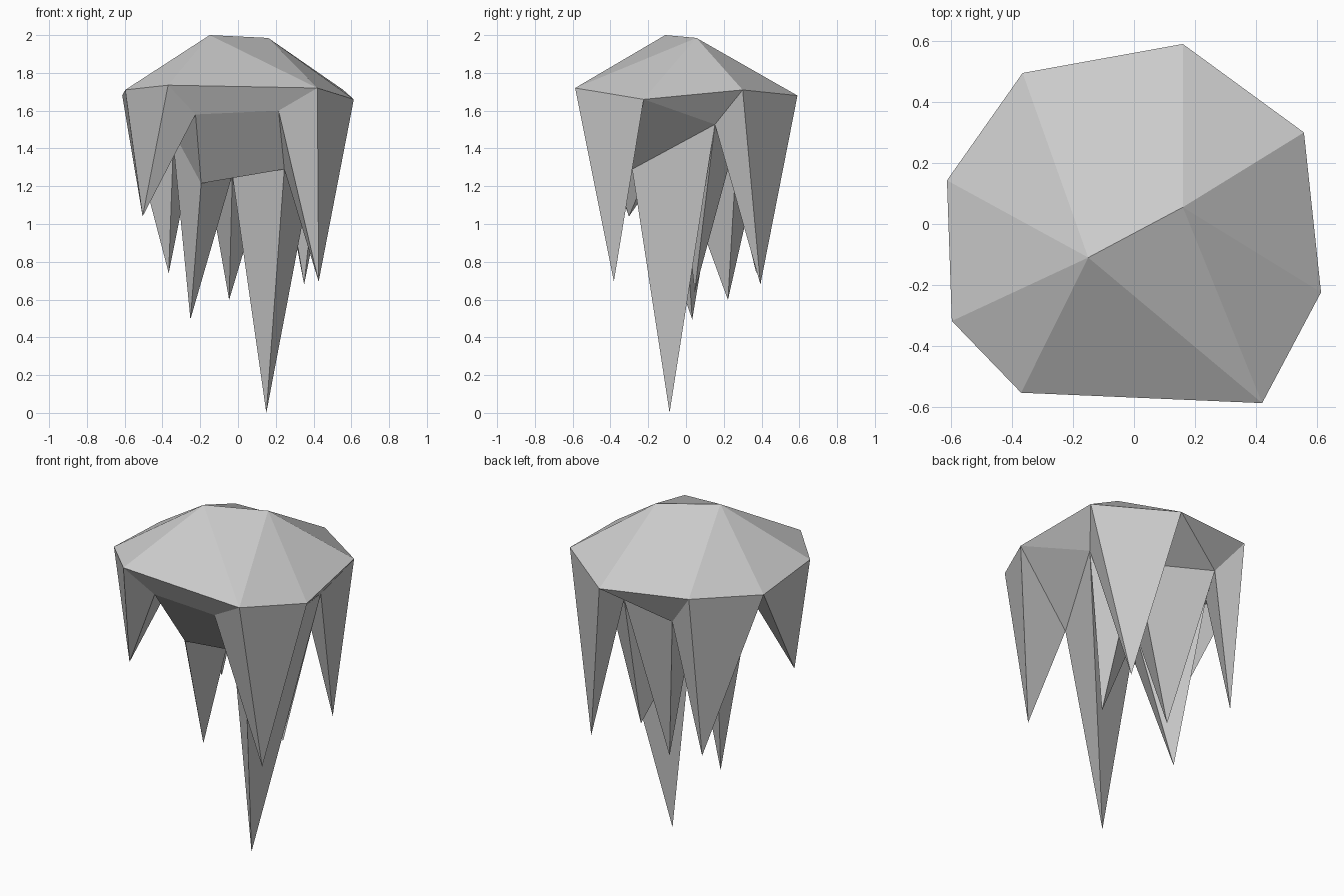
import bpy, bmesh

if "Cube" in bpy.data.objects:
    bpy.data.objects.remove(bpy.data.objects["Cube"])

# Corner points: crown ridge, eight-sided rim, inner roots of the ceiling
points = {
    "ridge_l": (-0.15, -0.11, 2.00), "ridge_r": (0.16, 0.055, 1.985),
    "A": (-0.613, 0.143, 1.68), "B": (-0.365, 0.495, 1.72),
    "C": (0.16, 0.59, 1.68), "D": (0.557, 0.30, 1.71),
    "E": (0.613, -0.224, 1.66), "F": (0.42, -0.587, 1.72),
    "G": (-0.37, -0.553, 1.735), "H": (-0.597, -0.318, 1.71),
    "front_l": (-0.225, -0.465, 1.58), "front_r": (0.215, -0.53, 1.60),
    "mid_l": (-0.195, -0.22, 1.215), "mid_r": (0.245, -0.285, 1.29),
    "right": (0.44, 0.153, 1.527), "centre": (-0.03, -0.02, 1.26),
    "back_r": (0.217, 0.274, 1.48), "back_l": (-0.21, 0.43, 1.52),
    "left_b": (-0.34, 0.20, 1.49), "left_f": (-0.35, -0.11, 1.50),
}

bm = bmesh.new()
v = {name: bm.verts.new(co) for name, co in points.items()}


def face(names):
    bm.faces.new([v[n] for n in names.split()])


def fan(apex, names, closed=False):
    """Triangles from one apex to each edge of a chain of points."""
    chain = [v[n] for n in names.split()]
    if closed:
        chain.append(chain[0])
    for a, b in zip(chain, chain[1:]):
        bm.faces.new((apex, a, b))


# Domed crown
fan(v["ridge_l"], "B A H G F ridge_r")
fan(v["ridge_r"], "F E D C")
face("ridge_l ridge_r C B")

# Hanging spikes: tip and the loop it grows from
spikes = [
    ((-0.505, -0.302, 1.04), "A H G front_l left_f"),
    ((-0.367, 0.372, 0.74), "A B back_l left_b"),
    ((-0.252, 0.033, 0.495), "left_b left_f mid_l centre"),
    ((-0.047, 0.222, 0.598), "back_r back_l centre"),
    ((0.15, -0.087, 0.00), "mid_r right centre"),
    ((0.35, 0.394, 0.68), "C D right back_r"),
    ((0.427, -0.382, 0.695), "E F front_r mid_r"),
    ((0.265, 0.046, 0.64), "right back_r centre"),
]
for tip, loop in spikes:
    fan(bm.verts.new(tip), loop, closed=True)

# Ceiling between the spikes
for names in ("G F front_r front_l", "front_l front_r mid_r mid_l",
              "front_l mid_l left_f", "A left_b left_f",
              "B C back_l", "C back_r back_l",
              "D E right", "E mid_r right", "centre left_b back_l",
              "centre mid_l mid_r"):
    face(names)

bmesh.ops.recalc_face_normals(bm, faces=bm.faces)
mesh = bpy.data.meshes.new("stalactite_cluster")
bm.to_mesh(mesh)
bm.free()
obj = bpy.data.objects.new("stalactite_cluster", mesh)
bpy.context.collection.objects.link(obj)
